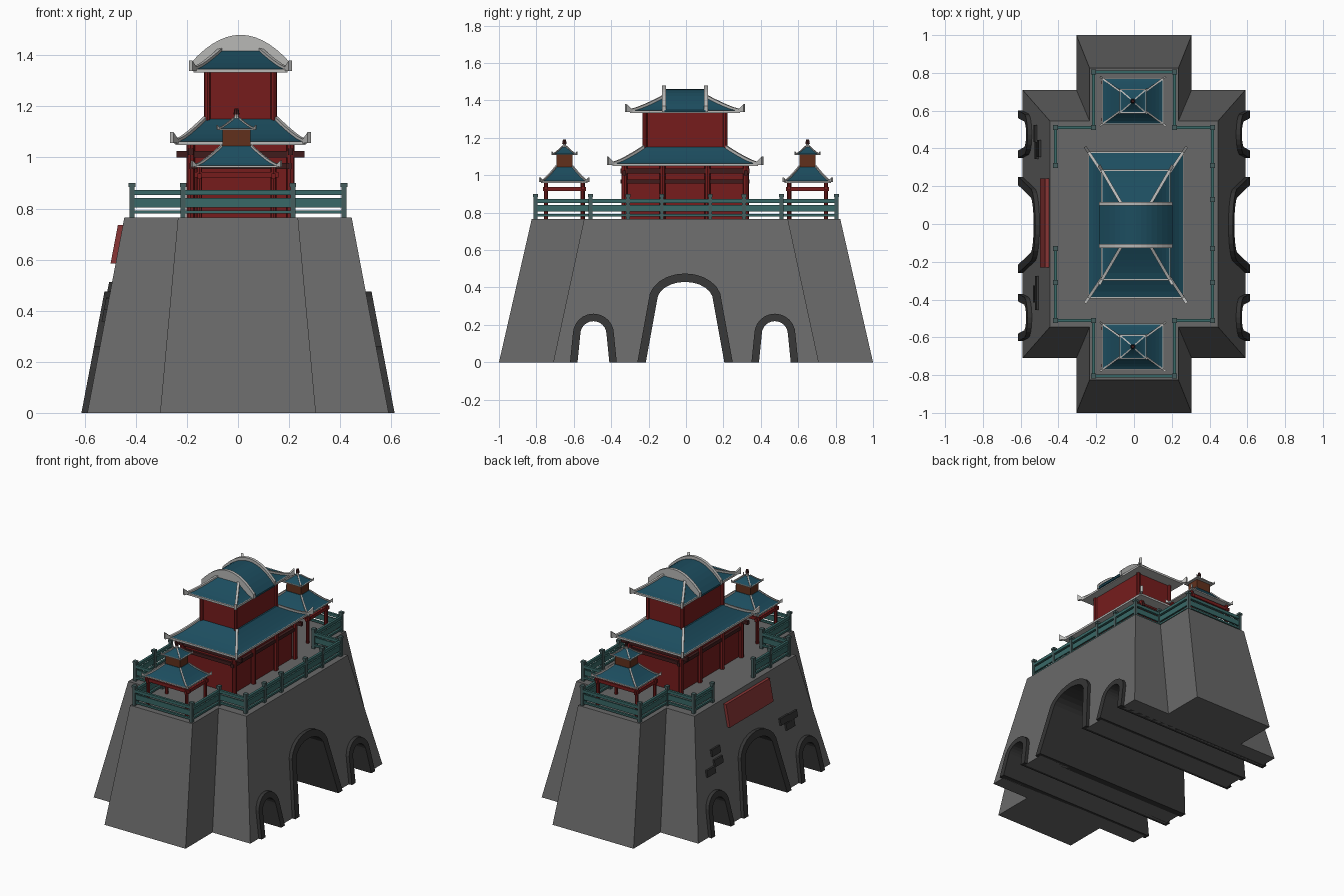
import bpy, bmesh, math
from mathutils import Vector

if "Cube" in bpy.data.objects:
    bpy.data.objects.remove(bpy.data.objects["Cube"])


def mat(name, r, g, b):
    m = bpy.data.materials.new(name)
    m.diffuse_color = (r, g, b, 1)
    m.use_nodes = True
    m.node_tree.nodes["Principled BSDF"].inputs["Base Color"].default_value = m.diffuse_color
    return m


STONE = mat("stone", .14, .14, .14)
DARK = mat("dark_stone", .035, .035, .035)
RED = mat("red_paint", .18, .012, .012)
SIGN = mat("sign_red", .25, .035, .035)
BEAM = mat("dark_wood", .05, .012, .012)
BROWN = mat("brown_wood", .12, .03, .012)
TILE = mat("teal_tile", .012, .075, .115)
RAIL = mat("green_rail", .04, .14, .135)
POST = mat("rail_post", .06, .11, .11)
TRIM = mat("pale_trim", .48, .48, .47)


def finish(name, bm, m):
    bmesh.ops.recalc_face_normals(bm, faces=bm.faces)
    me = bpy.data.meshes.new(name)
    bm.to_mesh(me)
    bm.free()
    ob = bpy.data.objects.new(name, me)
    bpy.context.collection.objects.link(ob)
    if m:
        me.materials.append(m)
    return ob


def loft(name, rings, m):
    """Closed rings of points bridged in order, capped at both ends."""
    bm = bmesh.new()
    vs = [[bm.verts.new(p) for p in r] for r in rings]
    n = len(rings[0])
    for a, b in zip(vs, vs[1:]):
        for i in range(n):
            j = (i + 1) % n
            bm.faces.new((a[i], a[j], b[j], b[i]))
    bm.faces.new(vs[0])
    bm.faces.new(vs[-1])
    return finish(name, bm, m)


def rect(cx, cy, hx, hy, z):
    return [(cx - hx, cy - hy, z), (cx + hx, cy - hy, z), (cx + hx, cy + hy, z), (cx - hx, cy + hy, z)]


def box(name, cx, cy, hx, hy, z0, z1, m):
    return loft(name, [rect(cx, cy, hx, hy, z0), rect(cx, cy, hx, hy, z1)], m)


def column(name, x, y, r, z0, z1, m, r2=None, n=8):
    ring = lambda q, z: [(x + q * math.cos(2 * math.pi * i / n), y + q * math.sin(2 * math.pi * i / n), z) for i in range(n)]
    return loft(name, [ring(r, z0), ring(r if r2 is None else r2, z1)], m)


def roof(name, cx, cy, ex, ey, z0, tx, ty, z1, w, tip, lift):
    """Concave hipped roof with soffit, eave trim and flared hip ridges."""
    k = lambda t: z0 + (z1 - z0) * t ** 1.25
    steps = [i / 5 for i in range(6)]
    loft(name, [rect(cx, cy, ex + (tx - ex) * t, ey + (ty - ey) * t, k(t)) for t in steps], TILE)
    box(name + "_eave", cx, cy, ex + .004, ey + .004, z0 - w * .8, z0 + .001, TRIM)
    for sx in (-1, 1):
        for sy in (-1, 1):
            a = Vector((cx + sx * ex, cy + sy * ey, 0))
            b = Vector((cx + sx * tx, cy + sy * ty, 0))
            d = (a - b).normalized()
            side = Vector((-d.y, d.x, 0)) * w / 2
            path = [(b.lerp(a, 1 - t), k(t) - w * .4, k(t) + w * .6) for t in reversed(steps)]
            path.append((a + d * tip, z0 - w * .7 + lift * .2, z0 + w * .8 + lift))
            loft(name + "_hip_ridge", [[(p - side + Vector((0, 0, lo))), (p + side + Vector((0, 0, lo))),
                                        (p + side + Vector((0, 0, hi))), (p - side + Vector((0, 0, hi)))]
                                       for p, lo, hi in path], TRIM)


# Battered cross-shaped stone base
def cross(a, b, c, d, z):
    q = [(a, -b), (a, b), (c, b), (c, d), (-c, d), (-c, b), (-a, b), (-a, -b), (-c, -b), (-c, -d), (c, -d), (c, -b)]
    return [(x, y, z) for x, y in q]


base = loft("stone_base", [cross(.59, .71, .305, 1.0, 0), cross(.445, .545, .235, .825, .765)], STONE)


# Tunnels and their arched linings
def arch(cy, hb, hs, zs, top, z0, n=12):
    arc = [(cy - hs * math.cos(math.pi * i / n), zs + (top - zs) * math.sin(math.pi * i / n)) for i in range(n + 1)]
    return [(cy - hb, z0)] + arc + [(cy + hb, z0)]


wall = lambda z: .59 - .19 * z
for cy, hb, hs, zs, top, w in ((-.005, .21, .15, .33, .43, .045), (-.495, .085, .07, .15, .22, .04), (.475, .085, .07, .15, .22, .04)):
    inner = arch(cy, hb, hs, zs, top, 0)
    outer = arch(cy, hb + w, hs + w, zs, top + w, 0)
    cut = arch(cy, hb + w / 2, hs + w / 2, zs, top + w / 2, -.02)
    cutter = loft("tunnel_cutter", [[(x, y, z) for y, z in cut] for x in (-1, 1)], None)
    cutter.hide_render = True
    cutter.hide_set(True)
    mod = base.modifiers.new("tunnel", "BOOLEAN")
    mod.operation = "DIFFERENCE"
    mod.solver = "EXACT"
    mod.object = cutter
    e = lambda z: wall(z) + .023
    loft("arch_lining", [[(e(o[1]), *o), (e(i[1]), *i), (-e(i[1]), *i), (-e(o[1]), *o)] for o, i in zip(outer, inner)], DARK)


# Plates lying on the sloped -x wall: sign board and exposed bricks
def plate(name, y0, y1, z0, z1, t, m):
    loft(name, [[(-wall(z0) - t, y, z0), (-wall(z0) + .01, y, z0), (-wall(z1) + .01, y, z1), (-wall(z1) - t, y, z1)]
                for y in (y0, y1)], m)


plate("sign_board", -.23, .24, .585, .735, .02, SIGN)
for y, z in ((.40, .49), (.39, .42), (.48, .385), (-.32, .43), (-.37, .38), (-.41, .425)):
    plate("exposed_brick", y - .045, y + .045, z - .022, z + .022, .012, DARK)


# Balustrade around the terrace
def rail_run(pts):
    for (x0, y0), (x1, y1) in zip(pts, pts[1:]):
        cx, cy, hx, hy = (x0 + x1) / 2, (y0 + y1) / 2, abs(x1 - x0) / 2, abs(y1 - y0) / 2
        for nm, h, z0, z1 in (("top_rail", .008, .853, .873), ("rail_panel", .005, .805, .842), ("bottom_rail", .007, .78, .793)):
            box(nm, cx, cy, max(hx, h), max(hy, h), z0, z1, RAIL)
    for x, y in pts:
        box("rail_post", x, y, .01, .01, .76, .885, POST)
        box("rail_post_cap", x, y, .013, .013, .885, .9, POST)


Y = .51
rail_run([(.415, y) for y in (-Y, -.31, -.13, .13, .31, Y)])
rail_run([(-.415, y) for y in (-Y, -.31, -.13)])
rail_run([(-.415, y) for y in (.31, Y)])
for s in (-1, 1):
    rail_run([(-.415, s * Y), (-.215, s * Y), (-.215, s * .805), (.215, s * .805), (.215, s * Y), (.415, s * Y)])

# Main hall, lower storey
CX, CY = .01, -.005
box("lower_hall", CX, CY, .18, .315, .76, 1.06, RED)
for sx in (-1, 1):
    for y in (-.325, -.12, .12, .325):
        column("lower_column", CX + sx * .195, CY + y, .016, .76, 1.055, RED)
    box("side_beam", CX + sx * .19, CY, .01, .345, .955, .978, BEAM)
    box("side_upper_beam", CX + sx * .195, CY, .01, .345, 1.01, 1.035, BEAM)
for sy in (-1, 1):
    box("end_beam", CX, CY + sy * .325, .25, .01, 1.0, 1.025, BEAM)
    box("end_lower_beam", CX, CY + sy * .318, .2, .01, .955, .978, BEAM)
roof("lower_roof", CX, CY, .25, .385, 1.062, .14, .22, 1.15, .016, .035, .025)

# Main hall, upper storey
box("upper_hall", CX, CY, .13, .215, 1.1, 1.345, RED)
for sx in (-1, 1):
    for sy in (-1, 1):
        column("upper_column", CX + sx * .13, CY + sy * .215, .013, 1.1, 1.34, RED)
roof("upper_roof", CX, CY, .18, .29, 1.345, .078, .115, 1.42, .016, .03, .022)


# Rounded ridge with pale verges
def vault(y, lift):
    arc = [(CX - .195 + .39 * i / 14) for i in range(15)]
    return [(x, y, 1.46 + lift - 2.9 * (x - CX) ** 2) for x in arc] + [(CX + .195, y, 1.338), (CX - .195, y, 1.338)]


loft("barrel_roof", [vault(CY - .11, 0), vault(CY + .11, 0)], TILE)
for s in (-1, 1):
    loft("barrel_verge", [vault(CY + s * .102, .02), vault(CY + s * .122, .02)], TRIM)

# Kiosks on both end terraces
KX = -.006
for s in (-1, 1):
    ky = s * .65
    for sx in (-1, 1):
        for sy in (-1, 1):
            column("kiosk_post", KX + sx * .145, ky + sy * .098, .011, .76, .96, RED)
        box("kiosk_side_beam", KX + sx * .145, ky, .008, .115, .915, .937, RED)
        box("kiosk_end_beam", KX, ky + sx * .098, .165, .008, .922, .944, RED)
    roof("kiosk_roof", KX, ky, .16, .12, .968, .058, .045, 1.045, .01, .018, .012)
    box("kiosk_lantern", KX, ky, .055, .042, 1.03, 1.11, BROWN)
    roof("lantern_roof", KX, ky, .068, .06, 1.113, .012, .012, 1.152, .007, .01, .008)
    column("finial_stem", KX, ky, .012, 1.15, 1.17, TRIM, .007)
    column("finial_bulb", KX, ky, .012, 1.168, 1.192, BEAM, .008)
